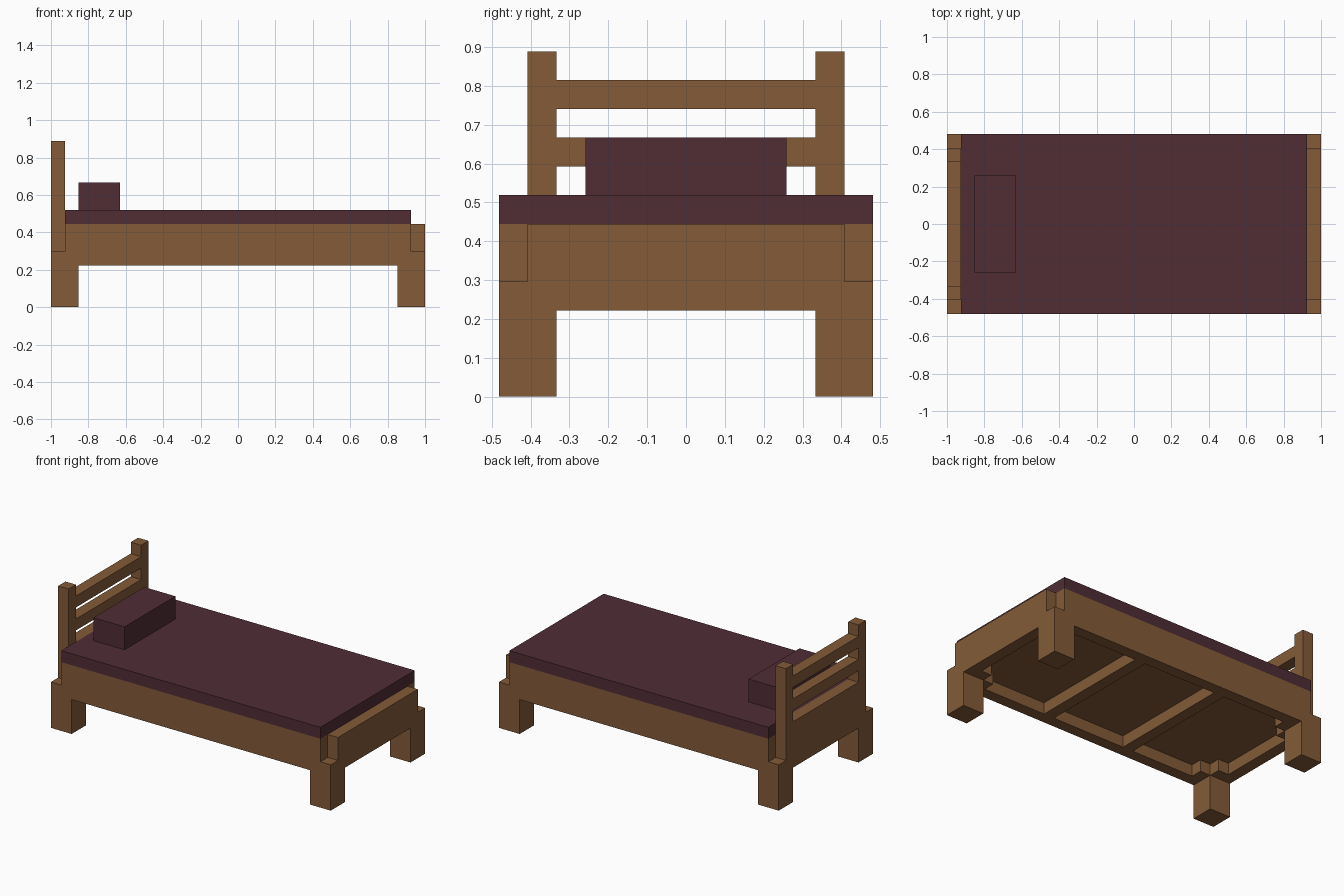
import bpy

if "Cube" in bpy.data.objects:
    bpy.data.objects.remove(bpy.data.objects["Cube"], do_unlink=True)

U = 2 / 27  # building module: the bed is 27 modules long


def make_material(name, color):
    mat = bpy.data.materials.new(name)
    mat.use_nodes = True
    mat.diffuse_color = color
    mat.node_tree.nodes["Principled BSDF"].inputs["Base Color"].default_value = color
    return mat


wood = make_material("brown wood", (0.23, 0.105, 0.04, 1))
fabric = make_material("dark plum fabric", (0.08, 0.027, 0.036, 1))


def box(name, x, y, z, mat):
    """Box from (min, max) ranges given in modules."""
    bpy.ops.mesh.primitive_cube_add(size=1, location=[(a + b) / 2 * U for a, b in (x, y, z)])
    obj = bpy.context.object
    obj.name = name
    obj.scale = [(b - a) * U for a, b in (x, y, z)]
    bpy.ops.object.transform_apply(location=False, rotation=False, scale=True)
    obj.data.materials.append(mat)
    return obj


def span(sign, inner, outer):
    """Range on the positive or negative side of an axis."""
    return tuple(sorted((sign * inner, sign * outer)))


# Legs with two small blocks bracing each one inside the frame
for sx, end in ((-1, "head"), (1, "foot")):
    for sy, side in ((-1, "front"), (1, "back")):
        name = f"{end}_{side}"
        box(f"{name}_leg", span(sx, 11.5, 13.5), span(sy, 4.5, 6.5), (0, 4), wood)
        box(f"{name}_side_brace", span(sx, 10.5, 11.5), span(sy, 4.5, 5.5), (3, 4), wood)
        box(f"{name}_end_brace", span(sx, 11.5, 12.5), span(sy, 3.5, 4.5), (3, 4), wood)

# Frame: side rails, end boards, base panel and cross ribs
for s, side, end in ((-1, "front", "head"), (1, "back", "foot")):
    box(f"{side}_rail", (-12.5, 12.5), span(s, 5.5, 6.5), (3, 6), wood)
    box(f"{end}_board", span(s, 12.5, 13.5), (-5.5, 5.5), (3, 6), wood)
    box(f"{end}_cross_rib", span(s, 3.5, 4.5), (-5.5, 5.5), (3, 4), wood)
box("base_panel", (-12.5, 12.5), (-5.5, 5.5), (4, 6), wood)

# Headboard posts and slats
for s, side in ((-1, "front"), (1, "back")):
    box(f"{side}_headboard_post", (-13.5, -12.5), span(s, 4.5, 5.5), (6, 12), wood)
for bottom, level in ((6, "lower"), (8, "middle"), (10, "upper")):
    box(f"{level}_headboard_slat", (-13.5, -12.5), (-4.5, 4.5), (bottom, bottom + 1), wood)

# Bedding
box("mattress", (-12.5, 12.5), (-6.5, 6.5), (6, 7), fabric)
box("pillow", (-11.5, -8.5), (-3.5, 3.5), (7, 9), fabric)
